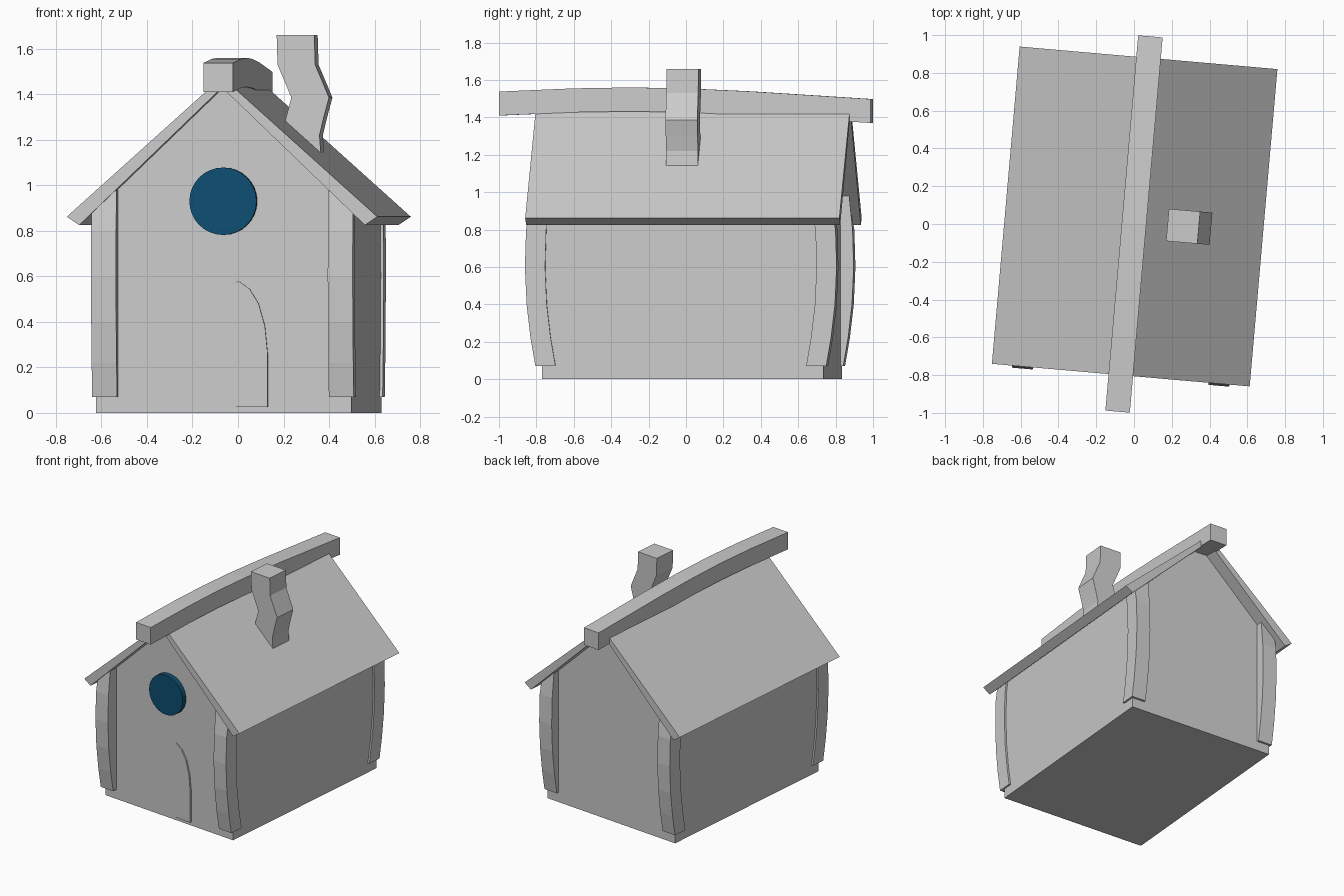
import bpy, bmesh, math
from mathutils import Matrix

if "Cube" in bpy.data.objects:
    bpy.data.objects.remove(bpy.data.objects["Cube"])

# The whole house is turned slightly clockwise about z
TURN = Matrix.Rotation(math.radians(-5), 4, 'Z')


def loft(name, rings):
    """Skin a solid through matching rings of points and cap both ends."""
    bm = bmesh.new()
    vr = [[bm.verts.new(TURN @ Matrix.Translation(p).translation) for p in r] for r in rings]
    n = len(vr[0])
    for a, b in zip(vr, vr[1:]):
        for i in range(n):
            j = (i + 1) % n
            bm.faces.new((a[i], a[j], b[j], b[i]))
    bm.faces.new(vr[0])
    bm.faces.new(vr[-1])
    bmesh.ops.recalc_face_normals(bm, faces=bm.faces[:])
    me = bpy.data.meshes.new(name)
    bm.to_mesh(me)
    bm.free()
    ob = bpy.data.objects.new(name, me)
    bpy.context.collection.objects.link(ob)
    return ob


def prism(name, profile, y0, y1):
    """Extrude an x-z profile from front to back."""
    return loft(name, [[(x, y, z) for x, z in profile] for y in (y0, y1)])


# Walls with gable ends
prism("walls", [(-.564, 0), (.564, 0), (.564, .895), (0, 1.44), (-.564, .895)], -.7235, .787)

# Roof: one chevron of two slabs
prism("roof", [(0, 1.476), (.685, .862), (.63, .825), (0, 1.43), (-.63, .825), (-.685, .862)],
      -.803, .883)

# Bowed ridge beam
ridge = [(-.997, 1.41), (-.6, 1.427), (-.3, 1.432), (0, 1.427), (.35, 1.411), (.997, 1.37)]
loft("ridge_beam", [[(-.065, y, z), (.065, y, z), (.065, y, z + .128), (-.065, y, z + .128)]
                    for y, z in ridge])

# Bowed corner posts, tops cut to the roof slope
bow = [(.07, 0), (.22, .026), (.4, .047), (.6, .056), (.8, .05), (.98, .032)]
for end, sy, y0 in (("front", -1, .758), ("back", 1, .803)):
    for side, sx in (("left", -1), ("right", 1)):
        rings = []
        for z, d in bow:
            zo = z - .09 if z > .9 else z
            yo, yi = sy * (y0 + d), sy * (y0 + d - .108)
            rings.append([(sx * .467, yo, z), (sx * .577, yo, zo),
                          (sx * .577, yi, zo), (sx * .467, yi, z)])
        loft(f"{end}_{side}_post", rings)

# Crooked chimney
bends = [(1.0, .30), (1.15, .288), (1.22, .283), (1.3, .302), (1.385, .325),
         (1.45, .298), (1.53, .264), (1.66, .26)]
loft("chimney", [[(x - .083, -.075, z), (x + .083, -.075, z), (x + .083, .096, z), (x - .083, .096, z)]
                 for z, x in bends])

# Pointed-arch door, tipped so its right edge stands out of the wall
half = [(.13, .025), (.13, .26), (.118, .38), (.09, .48), (.05, .545)]
arch = half + [(0, .58)] + [(-x, z) for x, z in reversed(half)]
loft("door", [[(.065 + x, y - .045 * x, z) for x, z in arch] for y in (-.7305, -.70)])

# Round window
circle = [(.148 * math.cos(a), .93 + .148 * math.sin(a))
          for a in (2 * math.pi * i / 32 for i in range(32))]
window = prism("round_window", circle, -.76, -.70)
blue = bpy.data.materials.new("window_blue")
blue.diffuse_color = (.004, .075, .17, 1)
blue.use_nodes = True
blue.node_tree.nodes["Principled BSDF"].inputs["Base Color"].default_value = blue.diffuse_color
window.data.materials.append(blue)
